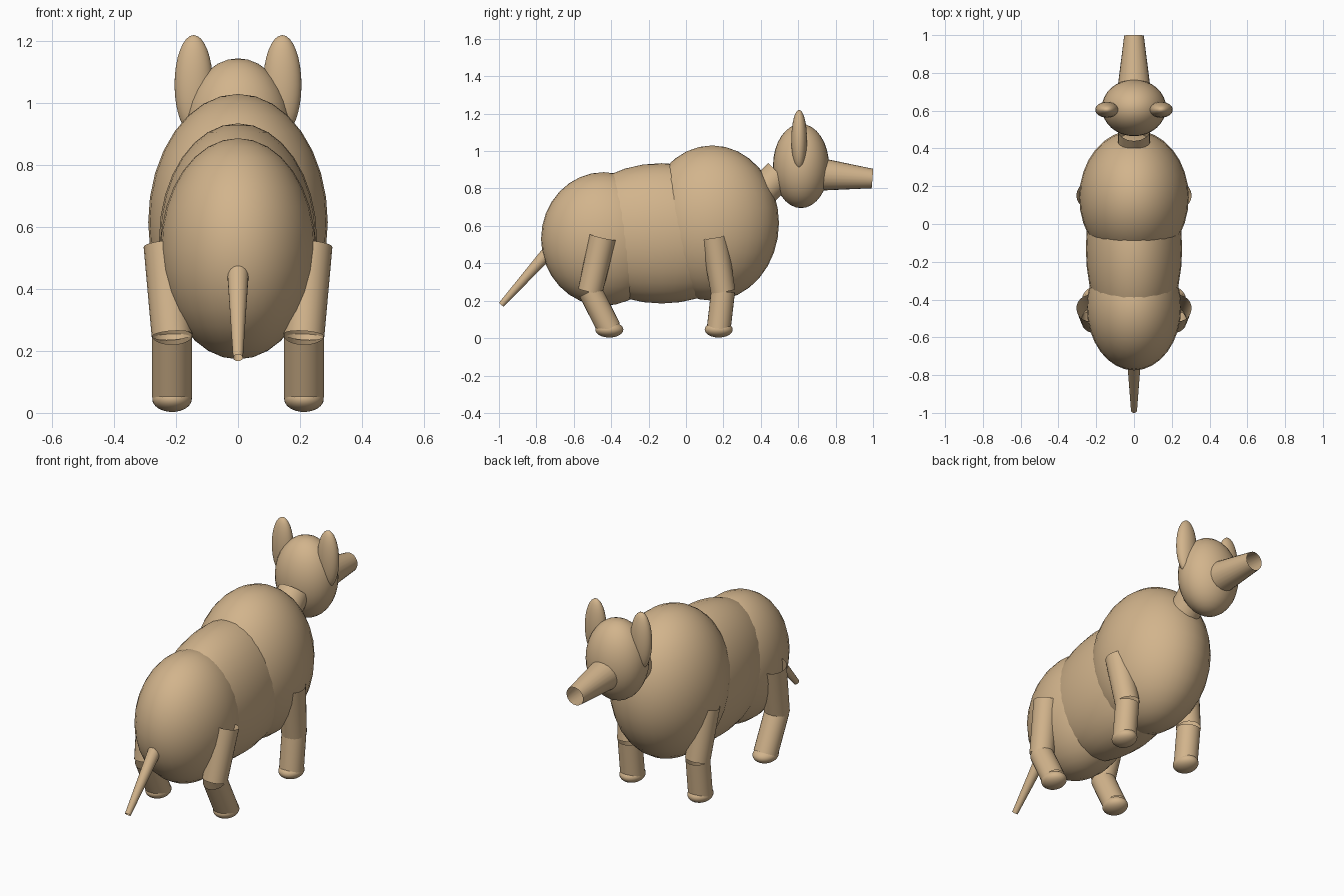
import bpy
from math import radians
from mathutils import Vector

default = bpy.data.objects.get("Cube")
if default:
    bpy.data.objects.remove(default)

# One tan colour for the whole animal
TAN = (0.644, 0.456, 0.262, 1)
hide = bpy.data.materials.new("tan_hide")
hide.diffuse_color = TAN
hide.use_nodes = True
for node in hide.node_tree.nodes:
    if node.type == "BSDF_PRINCIPLED":
        node.inputs["Base Color"].default_value = TAN


def finish(name):
    ob = bpy.context.object
    ob.name = name
    ob.data.materials.append(hide)
    bpy.ops.object.shade_smooth_by_angle(angle=radians(40))
    return ob


def ellipsoid(name, centre, radii):
    bpy.ops.mesh.primitive_uv_sphere_add(segments=32, ring_count=16, location=centre)
    bpy.context.object.scale = radii
    bpy.ops.object.transform_apply(location=False, rotation=False, scale=True)
    return finish(name)


def tube(name, start, end, r_start, r_end):
    """Open tapered tube between two points."""
    a, b = Vector(start), Vector(end)
    axis = b - a
    bpy.ops.mesh.primitive_cone_add(vertices=24, radius1=r_start, radius2=r_end,
                                    depth=axis.length, end_fill_type='NOTHING',
                                    location=(a + b) / 2)
    ob = bpy.context.object
    ob.rotation_euler = axis.to_track_quat('Z', 'Y').to_euler()
    return finish(name)


# Body: three overlapping masses
ellipsoid("chest", (0, 0.14, 0.615), (0.29, 0.357, 0.415))
ellipsoid("belly", (0, -0.13, 0.56), (0.255, 0.51, 0.375))
ellipsoid("rump", (0, -0.44, 0.53), (0.25, 0.335, 0.357))

# Neck, head, snout and tail
tube("neck", (0, 0.30, 0.675), (0, 0.50, 0.875), 0.085, 0.085)
ellipsoid("head", (0, 0.615, 0.92), (0.17, 0.15, 0.225))
tube("snout", (0, 0.65, 0.881), (0, 0.997, 0.853), 0.096, 0.052)
tube("tail", (0, -0.70, 0.50), (0, -0.988, 0.178), 0.038, 0.016)

# Ears and legs on both sides
for side, s in (("left", 1), ("right", -1)):
    ellipsoid(side + "_ear", (s * 0.143, 0.605, 1.06), (0.062, 0.042, 0.16))
    for pair, hip, knee, foot in (("front", 0.15, 0.198, 0.175),
                                  ("hind", -0.445, -0.512, -0.41)):
        name = side + "_" + pair
        tube(name + "_upper_leg", (s * 0.233, hip, 0.54), (s * 0.213, knee, 0.25),
             0.072, 0.066)
        tube(name + "_lower_leg", (s * 0.213, knee, 0.25), (s * 0.213, foot, 0.05),
             0.064, 0.064)
        ellipsoid(name + "_hoof", (s * 0.213, foot, 0.045), (0.064, 0.075, 0.042))
